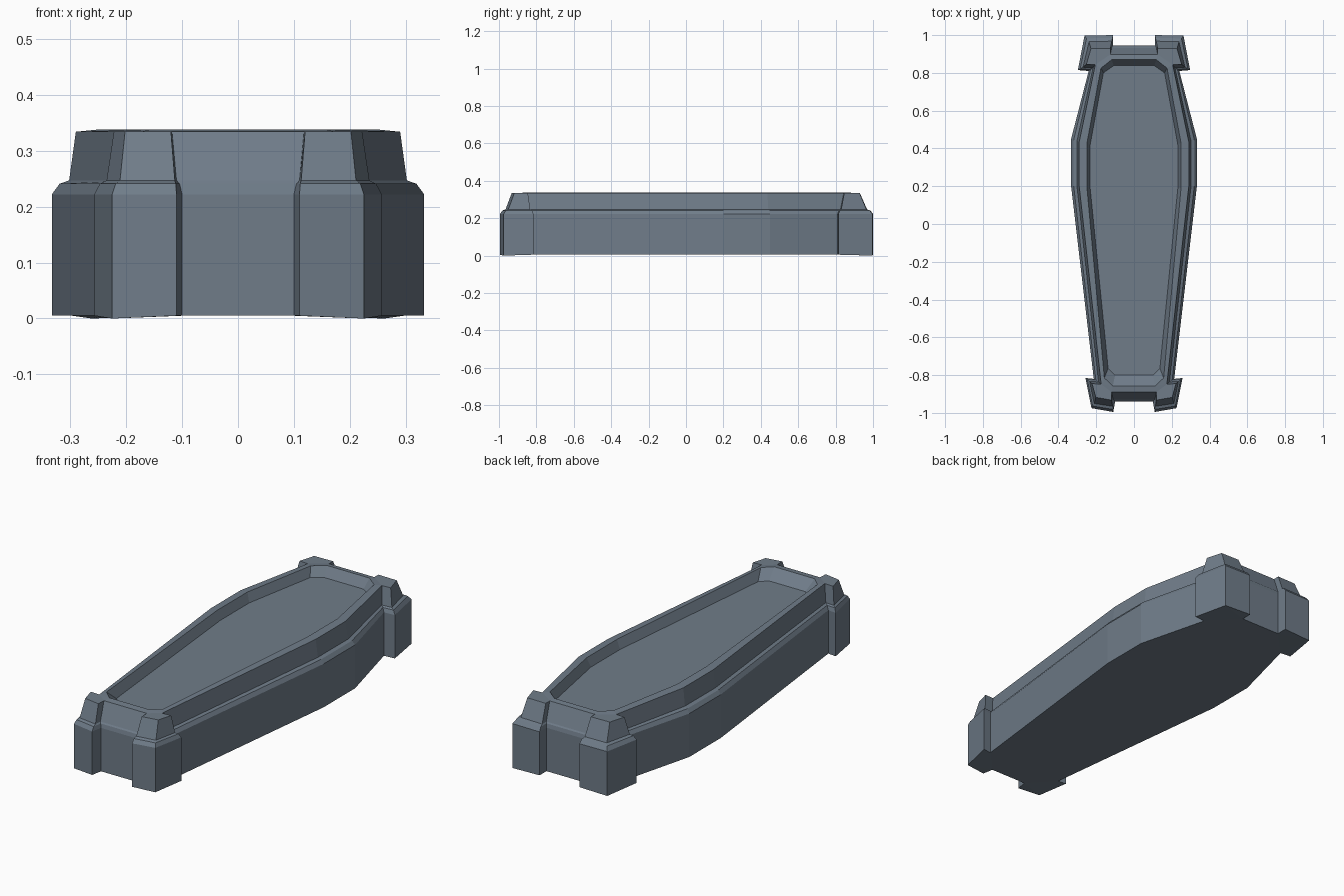
import bpy, bmesh

if "Cube" in bpy.data.objects:
    bpy.data.objects.remove(bpy.data.objects["Cube"])

stone = bpy.data.materials.new("blue_grey_stone")
stone.diffuse_color = (0.160, 0.202, 0.250, 1)
stone.use_nodes = True
stone.node_tree.nodes["Principled BSDF"].inputs["Base Color"].default_value = stone.diffuse_color

# Right-half outlines, front to back: end wall, front post, side, back post, end wall
BASE = [(.10, -.94), (.11, -.995), (.225, -.975), (.257, -.815), (.213, -.82),
        (.333, .20), (.333, .45), (.24, .81), (.297, .815), (.262, .997), (.11, 1.0), (.11, .945)]
LID_LOW = [(.11, -.93), (.113, -.965), (.211, -.95), (.235, -.833), (.188, -.836),
           (.302, .20), (.302, .44), (.217, .826), (.27, .83), (.238, .965), (.118, .968), (.118, .935)]
LID_TOP = [(.118, -.89), (.12, -.932), (.202, -.918), (.222, -.845), (.174, -.848),
           (.29, .20), (.29, .435), (.205, .843), (.252, .846), (.228, .928), (.125, .93), (.125, .898)]
RIM = [(.112, -.857), (.157, -.815), (.249, .19), (.249, .43), (.175, .825), (.118, .87)]
FLOOR = [(.10, -.80), (.137, -.765), (.232, .19), (.232, .42), (.162, .80), (.108, .838)]


def blend(a, b, t):
    return [(p[0] + (q[0] - p[0]) * t, p[1] + (q[1] - p[1]) * t) for p, q in zip(a, b)]


def ring(bm, half, z):
    pts = half + [(-x, y) for x, y in reversed(half)]
    return [bm.verts.new((x, y, z)) for x, y in pts]


def bridge(bm, a, b):
    n = len(a)
    for i in range(n):
        j = (i + 1) % n
        bm.faces.new((a[i], a[j], b[j], b[i]))


def cap(bm, loop, flip=False):
    f = bm.faces.new(list(reversed(loop)) if flip else loop)
    bmesh.ops.triangulate(bm, faces=[f])


def fill_between(bm, a, b):
    edges = []
    for loop in (a, b):
        for i in range(len(loop)):
            p, q = loop[i], loop[(i + 1) % len(loop)]
            edges.append(bm.edges.get((p, q)) or bm.edges.new((p, q)))
    bmesh.ops.triangle_fill(bm, use_beauty=True, edges=edges, normal=(0, 0, 1))


def finish(bm, name):
    bmesh.ops.recalc_face_normals(bm, faces=bm.faces)
    me = bpy.data.meshes.new(name)
    bm.to_mesh(me)
    bm.free()
    me.materials.append(stone)
    bpy.context.collection.objects.link(bpy.data.objects.new(name, me))


# Whole sarcophagus shell: base walls, bevelled ledge, tapered lid, sunken panel
bm = bmesh.new()
bottom = ring(bm, BASE, .005)
for v in bottom:  # outer post corners dip to the ground
    if abs(v.co.y) > .97 and abs(v.co.x) > .2:
        v.co.z = 0
levels = [bottom, ring(bm, BASE, .222), ring(bm, blend(BASE, LID_LOW, .45), .241),
          ring(bm, LID_LOW, .247), ring(bm, LID_TOP, .334)]
for low, high in zip(levels, levels[1:]):
    bridge(bm, low, high)
rim = ring(bm, RIM, .338)
panel = ring(bm, FLOOR, .292)
fill_between(bm, levels[-1], rim)
bridge(bm, rim, panel)
cap(bm, panel)
cap(bm, bottom, flip=True)
finish(bm, "stone_coffin")
